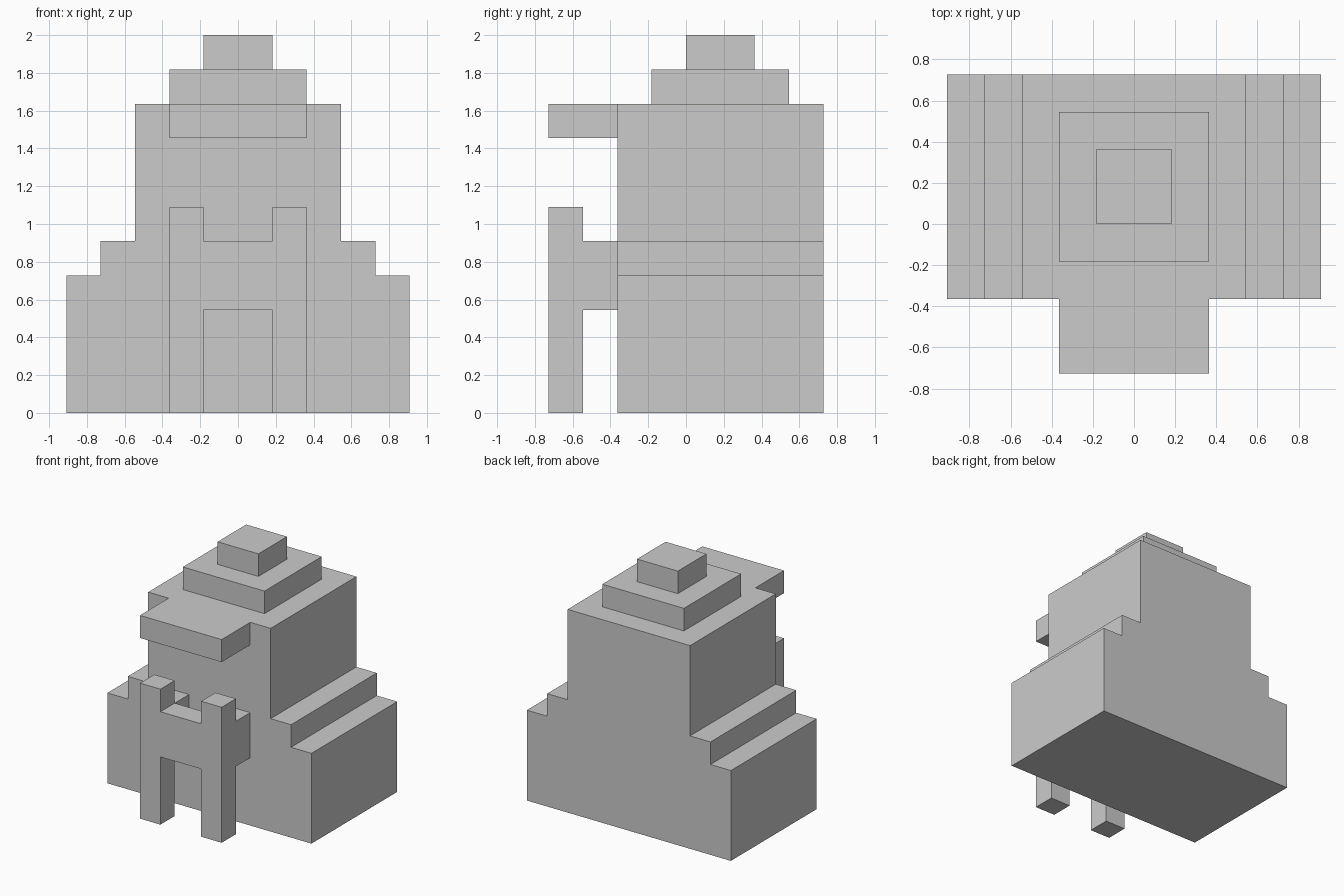
import bpy
import bmesh

if "Cube" in bpy.data.objects:
    bpy.data.objects.remove(bpy.data.objects["Cube"])

U = 2 / 11  # one grid cell of the blocky model


def extrude_profile(name, points, y0, y1):
    """Closed (x, z) outline at y0, extruded back to y1, in cells."""
    bm = bmesh.new()
    face = bm.faces.new([bm.verts.new((x * U, y0 * U, z * U)) for x, z in points])
    new = bmesh.ops.extrude_face_region(bm, geom=[face])["geom"]
    verts = [g for g in new if isinstance(g, bmesh.types.BMVert)]
    bmesh.ops.translate(bm, verts=verts, vec=(0, (y1 - y0) * U, 0))
    bmesh.ops.recalc_face_normals(bm, faces=bm.faces)
    mesh = bpy.data.meshes.new(name)
    bm.to_mesh(mesh)
    bm.free()
    obj = bpy.data.objects.new(name, mesh)
    bpy.context.collection.objects.link(obj)
    return obj


def block(name, x, y, z):
    """Box from (min, max) ranges in cells."""
    outline = [(x[0], z[0]), (x[1], z[0]), (x[1], z[1]), (x[0], z[1])]
    return extrude_profile(name, outline, *y)


def symmetric(half):
    """Complete a right-hand outline with its mirror image."""
    return half + [(-x, z) for x, z in reversed(half)]


# Stepped main body
extrude_profile("body", symmetric([(5, 0), (5, 4), (4, 4), (4, 5), (3, 5), (3, 9)]), -2, 4)

# Stacked roof tiers
block("lower_roof_tier", (-2, 2), (-1, 3), (9, 10))
block("upper_roof_tier", (-1, 1), (0, 2), (10, 11))

# Canopy projecting from the front, flush with the body top
block("front_canopy", (-2, 2), (-4, -2), (8, 9))

# H-shaped frame standing in front
extrude_profile("front_frame", symmetric(
    [(1, 3), (1, 0), (2, 0), (2, 6), (1, 6), (1, 5)]), -4, -3)

# Arms joining the frame to the body
for side, x in (("left", (-2, -1)), ("right", (1, 2))):
    block(side + "_arm", x, (-3, -2), (3, 5))
